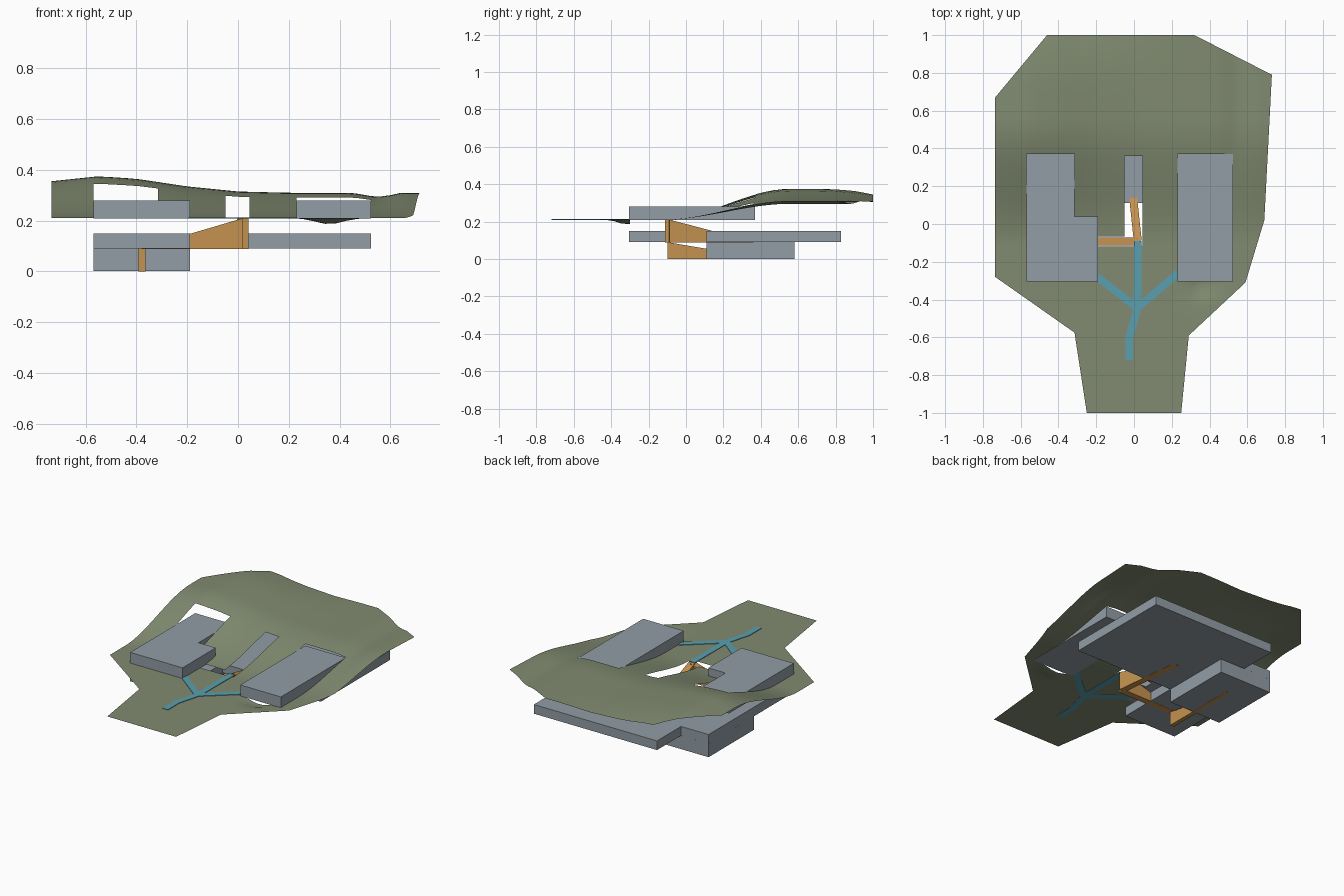
import bpy, bmesh, math
from mathutils import Vector

if "Cube" in bpy.data.objects:
    bpy.data.objects.remove(bpy.data.objects["Cube"])


def material(name, rgb):
    m = bpy.data.materials.new(name)
    m.diffuse_color = (*rgb, 1)
    m.use_nodes = True
    m.node_tree.nodes["Principled BSDF"].inputs["Base Color"].default_value = m.diffuse_color
    return m


GREEN = material("grass green", (0.22, 0.26, 0.165))
GREY = material("slate grey", (0.29, 0.34, 0.38))
ORANGE = material("ramp orange", (0.56, 0.29, 0.08))
BLUE = material("path blue", (0.10, 0.35, 0.43))


def finish(bm, name, mat):
    bmesh.ops.recalc_face_normals(bm, faces=bm.faces)
    me = bpy.data.meshes.new(name)
    bm.to_mesh(me)
    bm.free()
    me.materials.append(mat)
    ob = bpy.data.objects.new(name, me)
    bpy.context.collection.objects.link(ob)
    return ob


def add_prism(bm, outline, z0, tops):
    """Upright prism over an outline; tops is one height or one per corner."""
    if not isinstance(tops, (list, tuple)):
        tops = [tops] * len(outline)
    low = [bm.verts.new((x, y, z0)) for x, y in outline]
    high = [bm.verts.new((x, y, z)) for (x, y), z in zip(outline, tops)]
    bm.faces.new(low[::-1])
    bm.faces.new(high)
    n = len(outline)
    for i in range(n):
        j = (i + 1) % n
        bm.faces.new((low[i], low[j], high[j], high[i]))


def block(name, outline, z0, z1):
    bm = bmesh.new()
    add_prism(bm, outline, z0, z1)
    return finish(bm, name, GREY)


def rect(x0, x1, y0, y1):
    return [(x0, y0), (x1, y0), (x1, y1), (x0, y1)]


def add_strip(bm, a, b, width, z0, za, zb):
    """Straight strip from a to b whose top runs from za to zb."""
    a, b = Vector(a), Vector(b)
    d = (b - a).normalized()
    s = Vector((-d.y, d.x)) * width / 2
    add_prism(bm, [a - s, b - s, b + s, a + s], z0, [za, zb, zb, za])


# Terrain heights: a flat front rising to a hill, with a gully and a hollow
AMP = [(-0.74, .145), (-0.55, .165), (-0.4, .155), (-0.2, .125), (0, .105),
       (0.2, .10), (0.45, .10), (0.53, .086), (0.58, .084), (0.63, .10), (0.76, .10)]


def hill(x):
    x = max(AMP[0][0], min(x, AMP[-1][0]))
    for (x0, a0), (x1, a1) in zip(AMP, AMP[1:]):
        if x <= x1:
            return a0 + (a1 - a0) * (x - x0) / (x1 - x0)
    return AMP[-1][1]


def height(x, y):
    t = max(0, min(1, (y + 0.12) / 0.67))
    z = 0.21 + hill(x) * t * t * (3 - 2 * t)
    if y > 0.7 and x < 0.2:
        z -= 0.025 * ((y - 0.7) / 0.3) ** 2 * min(1, (0.2 - x) / 0.5)
    dip = 0.026 * math.exp(-((x - 0.36) / 0.075) ** 2 - ((y + 0.32) / 0.06) ** 2)
    return z - dip


OUTLINE = [(-0.46, 1), (0.32, 1), (0.73, 0.79), (0.69, 0.02), (0.59, -0.31),
           (0.29, -0.59), (0.25, -1), (-0.25, -1), (-0.315, -0.575),
           (-0.735, -0.28), (-0.735, 0.67)]
HOLES = [(-0.57, -0.19, -0.30, 0.04), (-0.57, -0.315, 0.03, 0.37),
         (0.23, 0.525, -0.30, 0.37), (-0.05, 0.045, -0.12, 0.36),
         (-0.19, -0.05, -0.12, -0.065)]


def inside(x, y):
    hit = False
    for (x0, y0), (x1, y1) in zip(OUTLINE, OUTLINE[1:] + OUTLINE[:1]):
        if (y0 > y) != (y1 > y) and x < x0 + (y - y0) * (x1 - x0) / (y1 - y0):
            hit = not hit
    return hit


# Terrain sheet: a fine grid cut along its outline and the building openings
bm = bmesh.new()
bmesh.ops.create_grid(bm, x_segments=48, y_segments=48, size=1.03)
cuts = [(Vector((*p, 0)), Vector((q[1] - p[1], p[0] - q[0], 0)))
        for p, q in zip(OUTLINE, OUTLINE[1:] + OUTLINE[:1])]
for x0, x1, y0, y1 in HOLES:
    cuts += [(Vector((x, 0, 0)), Vector((1, 0, 0))) for x in (x0, x1)]
    cuts += [(Vector((0, y, 0)), Vector((0, 1, 0))) for y in (y0, y1)]
for co, no in cuts:
    bmesh.ops.bisect_plane(bm, geom=bm.verts[:] + bm.edges[:] + bm.faces[:],
                           dist=1e-5, plane_co=co, plane_no=no.normalized())
gone = []
for f in bm.faces:
    c = f.calc_center_median()
    in_hole = any(x0 < c.x < x1 and y0 < c.y < y1 for x0, x1, y0, y1 in HOLES)
    if in_hole or not inside(c.x, c.y):
        gone.append(f)
bmesh.ops.delete(bm, geom=gone, context='FACES')
for v in bm.verts:
    v.co.z = height(v.co.x, v.co.y)
for f in bm.faces:
    f.smooth = True
    f.normal_update()
terrain = finish(bm, "terrain", GREEN)
if terrain.data.polygons[0].normal.z < 0:
    terrain.data.flip_normals()

# Upper pavilions
block("upper_west_building", [(-0.57, -0.305), (-0.19, -0.305), (-0.19, 0.04),
                              (-0.315, 0.04), (-0.315, 0.37), (-0.57, 0.37)], 0.208, 0.28)
block("upper_east_building", rect(0.23, 0.525, -0.305, 0.37), 0.208, 0.28)

# Middle storey under the hill, and the lowest storey
block("middle_building", [(-0.57, -0.305), (-0.19, -0.305), (-0.19, 0.11), (0.525, 0.11),
                          (0.525, 0.83), (-0.37, 0.83), (-0.37, 0.58), (-0.57, 0.58)],
      0.09, 0.15)
block("lower_building", rect(-0.57, -0.19, 0.11, 0.58), 0.001, 0.0899)

# Solid sloping ramps that link the storeys
for name, a, b, w, z0, za, zb in [
        ("entrance_ramp", (0.02, -0.09), (-0.028, 0.36), 0.042, 0.089, 0.21, 0.092),
        ("west_ramp", (0.02, -0.092), (-0.38, -0.092), 0.042, 0.089, 0.21, 0.092),
        ("lower_ramp", (-0.378, -0.1), (-0.378, 0.42), 0.027, 0.0, 0.09, 0.002)]:
    bm = bmesh.new()
    add_strip(bm, a, b, w, z0, za, zb)
    finish(bm, name, ORANGE)

# Forked footpath laid on the flat front
fork = (0.018, -0.445)
bm = bmesh.new()
for a, b in [((-0.025, -0.72), (-0.025, -0.595)), ((-0.025, -0.60), fork),
             (fork, (0.02, -0.09)), (fork, (-0.195, -0.28)), (fork, (0.235, -0.258))]:
    add_strip(bm, a, b, 0.04, 0.208, 0.2135, 0.2135)
finish(bm, "footpath", BLUE)
